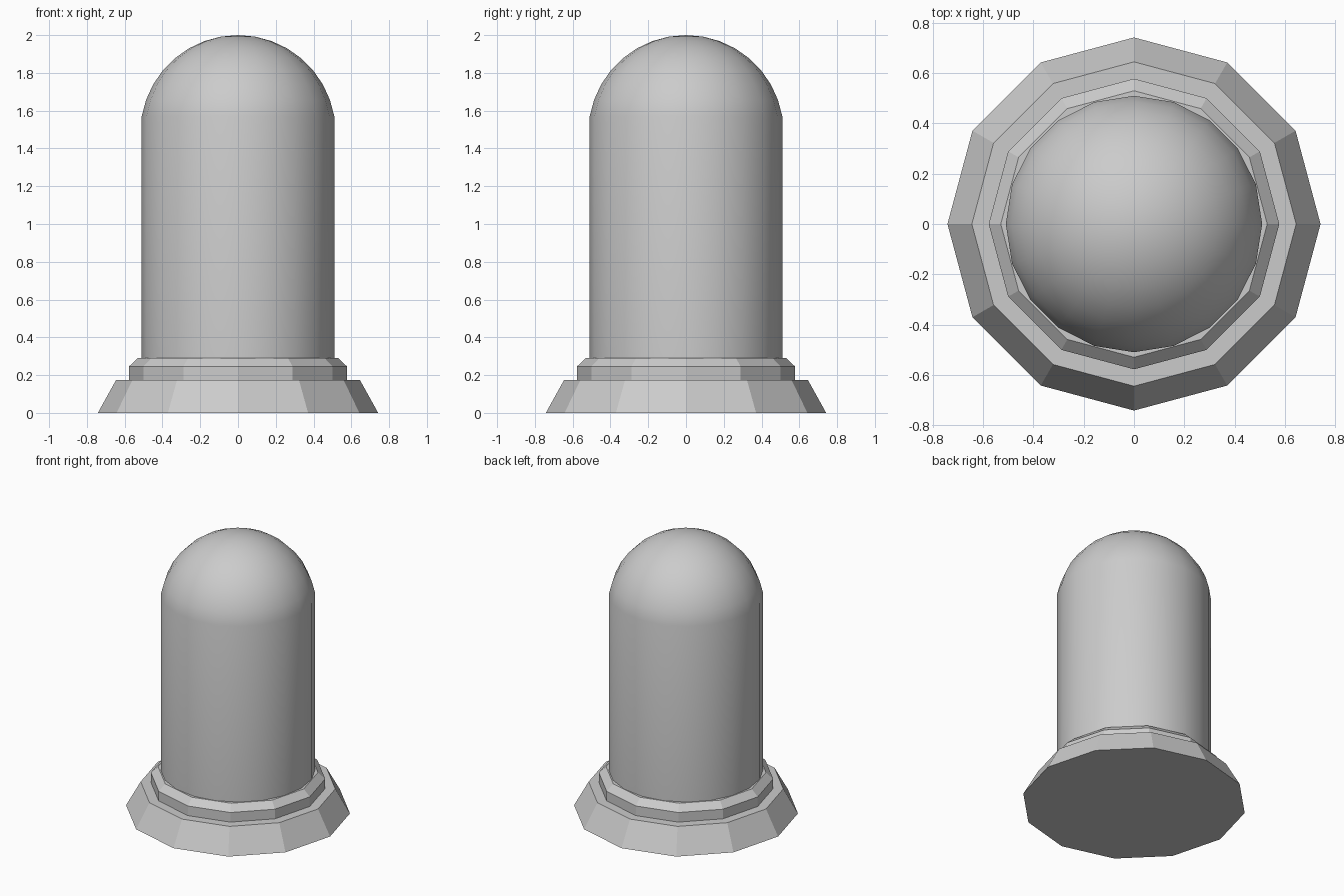
import bpy, bmesh
from math import sin, cos, pi, radians, asin

if "Cube" in bpy.data.objects:
    bpy.data.objects.remove(bpy.data.objects["Cube"])


def lathe(name, profile, sides, smooth=False):
    """Revolve (radius, z) points about z; a radius of 0 makes a pole, open ends are capped."""
    bm = bmesh.new()
    rings = []
    for r, z in profile:
        n = sides if r > 0 else 1
        rings.append([bm.verts.new((r * cos(2 * pi * i / sides),
                                    r * sin(2 * pi * i / sides), z)) for i in range(n)])
    for a, b in zip(rings, rings[1:]):
        for i in range(sides):
            j = (i + 1) % sides
            if len(b) == 1:
                bm.faces.new((a[i], a[j], b[0]))
            else:
                bm.faces.new((a[i], a[j], b[j], b[i]))
    for ring in (rings[0], rings[-1]):
        if len(ring) > 1:
            bm.faces.new(ring)
    bmesh.ops.recalc_face_normals(bm, faces=bm.faces)
    mesh = bpy.data.meshes.new(name)
    bm.to_mesh(mesh)
    bm.free()
    obj = bpy.data.objects.new(name, mesh)
    bpy.context.collection.objects.link(obj)
    if smooth:
        bpy.ops.object.select_all(action='DESELECT')
        obj.select_set(True)
        bpy.context.view_layer.objects.active = obj
        bpy.ops.object.shade_smooth_by_angle(angle=radians(40))
    return obj


# Stepped twelve-sided base: flared foot and chamfered collar
lathe("base", [(0.742, 0), (0.645, 0.175), (0.578, 0.175),
               (0.578, 0.245), (0.53, 0.29)], 12)

# Smooth twenty-sided post with a domed top
R, top, rim = 0.517, 2.0, 1.57
centre = top - R
start = asin((rim - centre) / R)
steps = 8
dome = []
for k in range(steps):
    a = start + (pi / 2 - start) * k / steps
    dome.append((R * cos(a), centre + R * sin(a)))
dome[0] = (0.51, rim)
lathe("domed_post", [(0.51, 0.29)] + dome + [(0, top)], 20, smooth=True)
